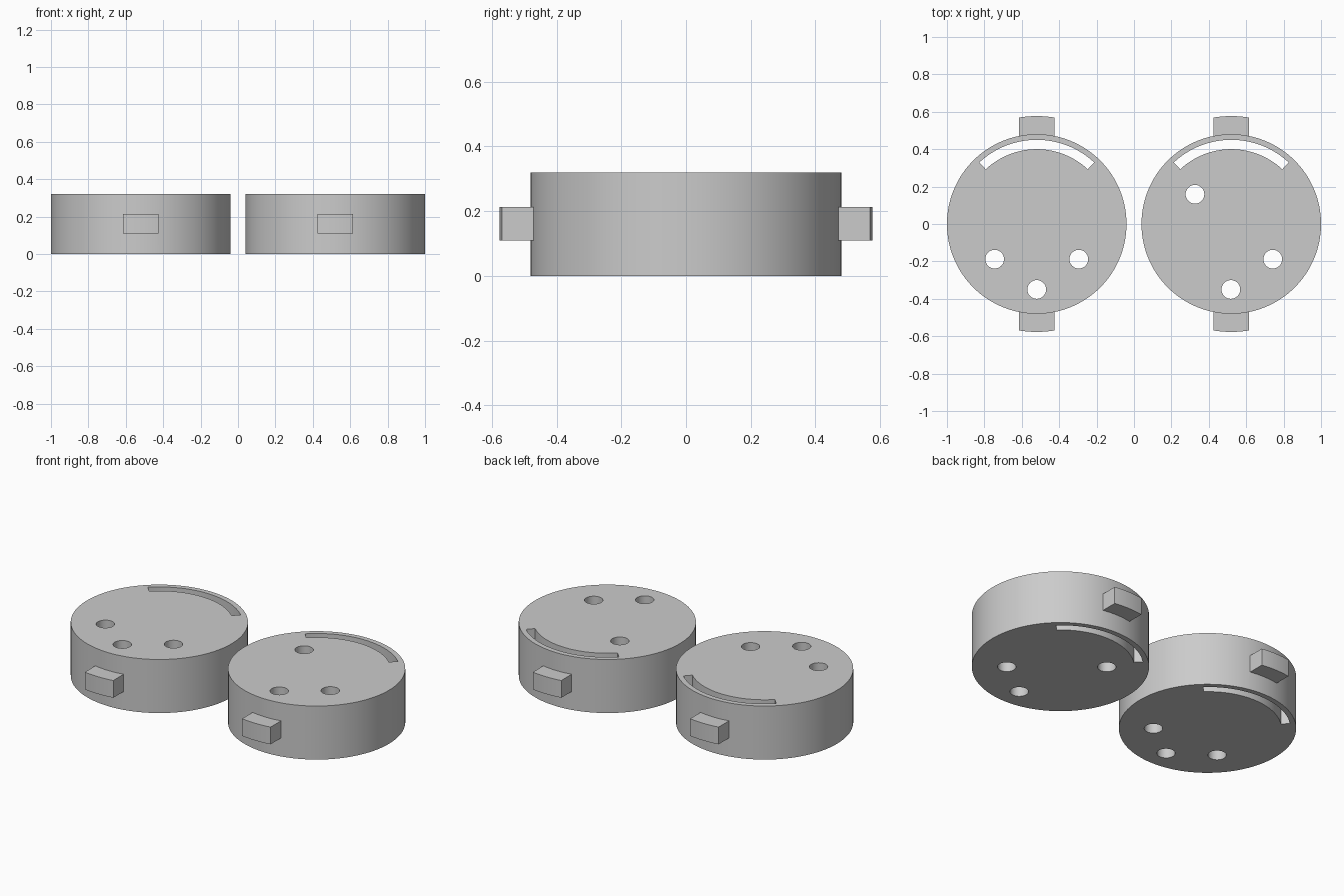
import bpy, bmesh, math

if "Cube" in bpy.data.objects:
    bpy.data.objects.remove(bpy.data.objects["Cube"])

R, H = 0.48, 0.32            # disc radius and height
HOLE_R = 0.05
TAB_W, TAB_R = 0.094, 0.577  # tab half width and outer radius

grey = bpy.data.materials.new("plain grey")
grey.diffuse_color = (0.6, 0.6, 0.6, 1)
grey.use_nodes = True
grey.node_tree.nodes["Principled BSDF"].inputs["Base Color"].default_value = grey.diffuse_color


def prism(name, outlines, z0, z1):
    """Extrude closed 2D outlines (counter-clockwise) between two heights."""
    bm = bmesh.new()
    for pts in outlines:
        lo = [bm.verts.new((x, y, z0)) for x, y in pts]
        hi = [bm.verts.new((x, y, z1)) for x, y in pts]
        n = len(pts)
        bm.faces.new(lo[::-1])
        bm.faces.new(hi)
        for i in range(n):
            j = (i + 1) % n
            bm.faces.new((lo[i], lo[j], hi[j], hi[i]))
    me = bpy.data.meshes.new(name)
    bm.to_mesh(me)
    bm.free()
    me.materials.append(grey)
    ob = bpy.data.objects.new(name, me)
    bpy.context.collection.objects.link(ob)
    return ob


def arc(cx, cy, r, a0, a1, n):
    return [(cx + r * math.cos(math.radians(a0 + (a1 - a0) * i / n)),
             cy + r * math.sin(math.radians(a0 + (a1 - a0) * i / n)))
            for i in range(n + 1)]


def boolean(ob, tool, op):
    bpy.context.view_layer.objects.active = ob
    mod = ob.modifiers.new(op, 'BOOLEAN')
    mod.object, mod.operation, mod.solver = tool, op, 'EXACT'
    bpy.ops.object.modifier_apply(modifier=mod.name)
    bpy.data.objects.remove(tool)


def disc(name, cx, holes):
    body = prism(name, [arc(cx, 0, R, 0, 360, 128)[:-1]], 0, H)

    # front and back tabs with a curved outer face
    a = math.degrees(math.asin(TAB_W / TAB_R))
    back = [(cx - TAB_W, 0.462), (cx + TAB_W, 0.462)] + arc(cx, 0, TAB_R, 90 - a, 90 + a, 8)
    front = [(2 * cx - x, -y) for x, y in back]
    boolean(body, prism("tabs", [back, front], 0.11, 0.213), 'UNION')

    # curved slot and round through holes
    slot = arc(cx, 0, 0.45, 47, 133, 40) + arc(cx, 0, 0.40, 133, 47, 40)
    cuts = [slot] + [arc(cx + x, y, HOLE_R, 0, 360, 40)[:-1] for x, y in holes]
    boolean(body, prism("cutter", cuts, -0.1, H + 0.1), 'DIFFERENCE')

    bpy.ops.object.select_all(action='DESELECT')
    body.select_set(True)
    bpy.context.view_layer.objects.active = body
    bpy.ops.object.shade_smooth_by_angle(angle=math.radians(30))


disc("left_disc", -0.52, [(-0.225, -0.188), (0.225, -0.188), (0, -0.35)])
disc("right_disc", 0.52, [(-0.194, 0.159), (0.222, -0.188), (-0.002, -0.35)])
